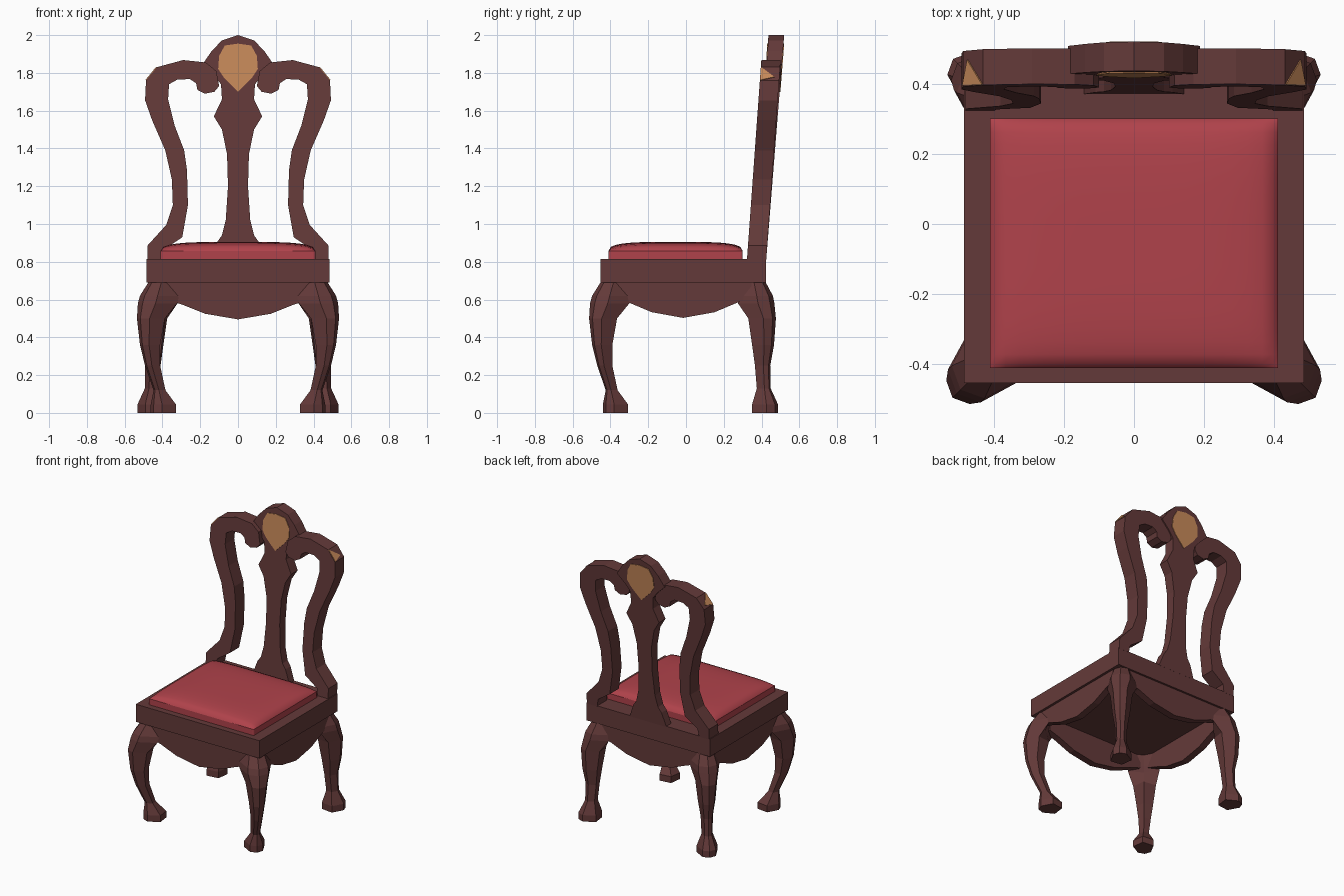
import bpy, bmesh
from mathutils import Vector

if "Cube" in bpy.data.objects:
    bpy.data.objects.remove(bpy.data.objects["Cube"])


def material(name, rgb):
    m = bpy.data.materials.new(name)
    m.diffuse_color = (*rgb, 1)
    m.use_nodes = True
    m.node_tree.nodes["Principled BSDF"].inputs["Base Color"].default_value = m.diffuse_color
    return m


WOOD = material("dark wood", (0.127, 0.042, 0.041))
RED = material("red upholstery", (0.434, 0.055, 0.07))
GOLD = material("gold inlay", (0.578, 0.254, 0.102))


def finish(name, bm, mat):
    bmesh.ops.recalc_face_normals(bm, faces=bm.faces)
    me = bpy.data.meshes.new(name)
    bm.to_mesh(me)
    bm.free()
    me.materials.append(mat)
    ob = bpy.data.objects.new(name, me)
    bpy.context.collection.objects.link(ob)
    return ob


def loft(name, rings, mat):
    """Closed solid through rings with equal point counts."""
    bm = bmesh.new()
    vs = [[bm.verts.new(p) for p in r] for r in rings]
    n = len(vs[0])
    for a, b in zip(vs, vs[1:]):
        for k in range(n):
            bm.faces.new((a[k], a[(k + 1) % n], b[(k + 1) % n], b[k]))
    bm.faces.new(vs[0])
    bm.faces.new(vs[-1])
    return finish(name, bm, mat)


def leaning(name, profile, front, back, mat=WOOD, side=1):
    """Extrude an x-z profile between two leaning planes (y, slope)."""
    rings = [[(side * x, y + k * (z - 0.815), z) for x, z in profile]
             for y, k in (front, back)]
    return loft(name, rings, mat)


def mirrored(half):
    """Complete a right half profile with its left half."""
    return half + [(-x, z) for x, z in reversed(half) if x > 0]


# Seat frame
loft("seat_frame", [[(-.485, -.453, z), (.485, -.453, z), (.485, .424, z), (-.485, .424, z)]
                    for z in (.69, .815)], WOOD)

# Domed seat cushion
N = 16
bm = bmesh.new()
grid = {}
for a in range(N + 1):
    for b in range(N + 1):
        u, v = [(1 if t > 0 else -1) * (1 - (1 - abs(t)) ** 1.6) for t in (2 * a / N - 1, 2 * b / N - 1)]
        h = max(0, (1 - u ** 4) * (1 - v ** 4)) ** 0.4
        grid[a, b] = bm.verts.new((.41 * u, -.055 + .355 * v, .858 + .047 * h))
for a in range(N):
    for b in range(N):
        f = bm.faces.new((grid[a, b], grid[a + 1, b], grid[a + 1, b + 1], grid[a, b + 1]))
        f.smooth = True
rim = [e for e in bm.edges if e.is_boundary]
ext = bmesh.ops.extrude_edge_only(bm, edges=rim)["geom"]
for v in ext:
    if isinstance(v, bmesh.types.BMVert):
        v.co.z = .81
for e in rim:
    e.smooth = False
finish("seat_cushion", bm, RED)

# Scalloped aprons on four sides
scallop = [(-.38, .70), (-.38, .60), (-.30, .575), (-.175, .525), (0, .495),
           (.175, .525), (.30, .575), (.38, .60), (.38, .70)]
for name, y0, y1 in (("front_apron", -.438, -.39), ("back_apron", .36, .41)):
    loft(name, [[(x, y, z) for x, z in scallop] for y in (y0, y1)], WOOD)
for s, name in ((1, "right_apron"), (-1, "left_apron")):
    loft(name, [[(s * x, y * .95 - .015, z + .008) for y, z in scallop] for x in (.42, .468)], WOOD)

# Cabriole legs: rows of height, outer reach, inner reach
FRONT = [(.695, .45, .30), (.62, .497, .29), (.58, .508, .30), (.50, .513, .365), (.36, .497, .39),
         (.25, .47, .39), (.12, .425, .362), (.045, .44, .307), (0, .44, .307)]
BACK = [(.695, .42, .285), (.62, .46, .27), (.58, .468, .275), (.50, .476, .33), (.36, .466, .35),
        (.25, .446, .365), (.13, .448, .375), (.045, .487, .35), (0, .487, .35)]


def leg(name, rows, sx, sy, dx):
    rings = []
    for z, o, i in rows:
        w = o - i
        c = i + (.45 * w if z > .55 else .08 * w)     # wings at the knee
        r = [(c, c), (o - .3 * w, i), (o, o - .45 * w), (o - .12 * w, o - .12 * w),
             (o - .45 * w, o), (i, o - .3 * w)]
        rings.append([(sx * (x + dx), sy * y, z) for x, y in r])
    loft(name, rings, WOOD)


for sx, side in ((1, "right"), (-1, "left")):
    leg("front_leg_" + side, FRONT, sx, -1, .022)
    leg("back_leg_" + side, BACK, sx, 1, .045)

# Curved back posts with scrolled top rails
post = [(.48, .81), (.48, .885), (.38, .995), (.345, 1.10), (.35, 1.235), (.385, 1.39), (.455, 1.55),
        (.492, 1.655), (.487, 1.76), (.43, 1.83), (.29, 1.868), (.17, 1.855), (.115, 1.81),
        (.10, 1.73), (.125, 1.70), (.175, 1.69), (.215, 1.71), (.222, 1.745), (.255, 1.767),
        (.32, 1.765), (.365, 1.74), (.37, 1.66), (.335, 1.52), (.285, 1.39), (.27, 1.285),
        (.265, 1.10), (.295, .93), (.39, .865), (.40, .81)]
for s, side in ((1, "right"), (-1, "left")):
    leaning("back_post_" + side, post, (.323, .072), (.425, .072), side=s)
    # Gold wear patch on the shoulder of the rail
    tri = [Vector((s * .487, .394, 1.76)), Vector((s * .43, .397, 1.83)), Vector((s * .473, .468, 1.777))]
    out = Vector((s * .07, 0, .057)).normalized() * .004
    loft("gold_shoulder_" + side, [tri, [p + out for p in tri]], GOLD)

# Central splat with rounded crest
splat = mirrored([(.145, .81), (.11, .905), (.085, .94), (.065, 1.02), (.053, 1.2), (.058, 1.37),
                  (.085, 1.50), (.128, 1.57), (.085, 1.66), (.09, 1.74), (.13, 1.79), (.188, 1.845),
                  (.14, 1.915), (.085, 1.972), (0, 2.0)])
leaning("splat_and_crest", splat, (.37, .056), (.425, .08))

# Gold medallion on both faces of the crest
medallion = mirrored([(0, 1.70), (.035, 1.735), (.075, 1.775), (.105, 1.82), (.10, 1.89), (.07, 1.945),
                      (0, 1.955)])
leaning("front_medallion", medallion, (.366, .056), (.372, .056), GOLD)
leaning("back_medallion", medallion, (.423, .08), (.429, .08), GOLD)
